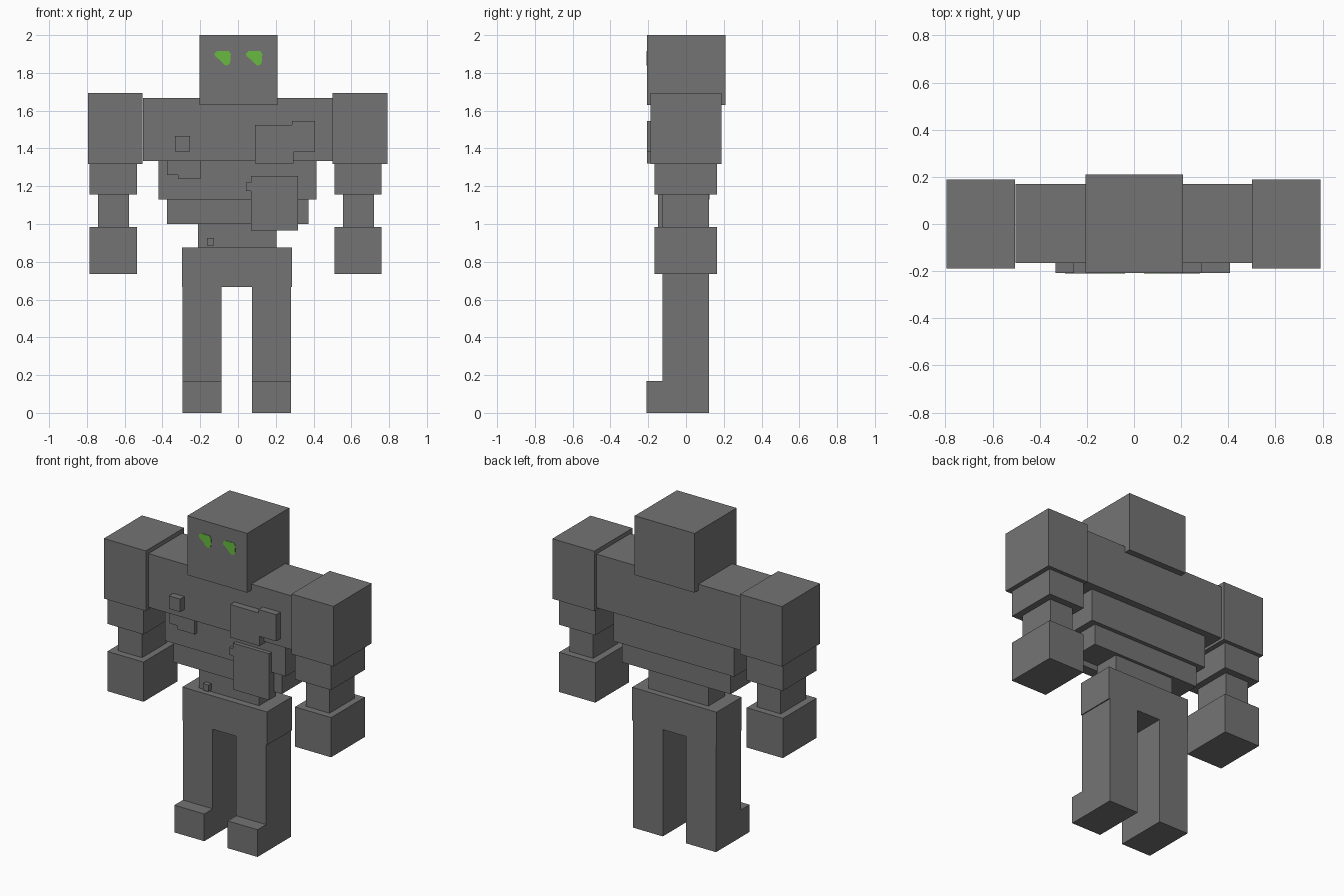
import bpy


def material(name, rgb):
    m = bpy.data.materials.new(name)
    m.diffuse_color = (*rgb, 1)
    return m


STONE = material("grey stone", (0.175, 0.175, 0.175))
GLOW = material("glowing green", (0.14, 0.49, 0.05))


def prism(name, outline, y0, y1, mat=STONE):
    """Extrude a counter-clockwise (x, z) outline from y0 (front) to y1 (back)."""
    n = len(outline)
    verts = [(x, y, z) for y in (y0, y1) for x, z in outline]
    faces = [list(range(n)), list(range(2 * n - 1, n - 1, -1))]
    faces += [[(i + 1) % n, i, n + i, n + (i + 1) % n] for i in range(n)]
    me = bpy.data.meshes.new(name)
    me.from_pydata(verts, [], faces)
    me.materials.append(mat)
    ob = bpy.data.objects.new(name, me)
    bpy.context.collection.objects.link(ob)
    return ob


def block(name, x0, x1, y0, y1, z0, z1):
    return prism(name, [(x0, z0), (x1, z0), (x1, z1), (x0, z1)], y0, y1)


# Head and stepped torso
block("head", -0.205, 0.208, -0.207, 0.209, 1.63, 2.0)
block("chest", -0.503, 0.5, -0.165, 0.17, 1.333, 1.668)
block("ribs", -0.42, 0.415, -0.122, 0.125, 1.13, 1.333)
block("waist", -0.377, 0.373, -0.1, 0.1, 1.0, 1.13)
block("abdomen", -0.212, 0.203, -0.082, 0.082, 0.875, 1.0)
block("pelvis", -0.297, 0.287, -0.125, 0.122, 0.667, 0.875)

# Arms: (name, centre offset, half width, front, back, bottom, top)
ARM = [
    ("shoulder", 0.648, -0.002, 0.145, -0.188, 0.189, 1.318, 1.693),
    ("upper_arm", 0.648, -0.012, 0.125, -0.168, 0.165, 1.155, 1.318),
    ("wrist", 0.648, -0.01, 0.082, -0.125, 0.122, 0.983, 1.155),
    ("fist", 0.648, -0.012, 0.125, -0.168, 0.165, 0.735, 0.983),
]
for side, s in (("left", -1), ("right", 1)):
    for name, cx, shift, hw, y0, y1, z0, z1 in ARM:
        c = s * cx + shift
        block(f"{side}_{name}", c - hw, c + hw, y0, y1, z0, z1)

# Legs with feet stepping forward
for side, c in (("left", -0.19), ("right", 0.178)):
    block(f"{side}_leg", c - 0.103, c + 0.103, -0.125, 0.122, 0.17, 0.667)
    block(f"{side}_foot", c - 0.103, c + 0.103, -0.209, 0.122, 0.0, 0.17)

# Raised stone patches on the torso front
block("chest_patch_small", -0.333, -0.255, -0.207, -0.16, 1.385, 1.466)
prism("chest_patch_large",
      [(0.09, 1.32), (0.295, 1.32), (0.295, 1.38), (0.408, 1.38),
       (0.408, 1.546), (0.287, 1.546), (0.287, 1.525), (0.09, 1.525)],
      -0.207, -0.12)
prism("rib_patch",
      [(-0.376, 1.26), (-0.317, 1.26), (-0.317, 1.237), (-0.198, 1.237),
       (-0.198, 1.333), (-0.376, 1.333)], -0.145, -0.12)
prism("belly_patch",
      [(0.068, 0.965), (0.318, 0.965), (0.318, 1.255), (0.068, 1.255),
       (0.068, 1.22), (0.043, 1.22), (0.043, 1.175), (0.068, 1.175)],
      -0.147, -0.08)
block("abdomen_patch", -0.165, -0.127, -0.11, -0.08, 0.885, 0.926)

# Eyes: thin irregular plates
EYE = [(-0.122, 1.889), (-0.092, 1.865), (-0.075, 1.845), (-0.06, 1.838),
       (-0.042, 1.85), (-0.038, 1.9), (-0.05, 1.917), (-0.108, 1.917),
       (-0.125, 1.903)]
for side, dx in (("left", 0), ("right", 0.167)):
    prism(f"{side}_eye", [(x + dx, z) for x, z in EYE], -0.21, -0.206, GLOW)
